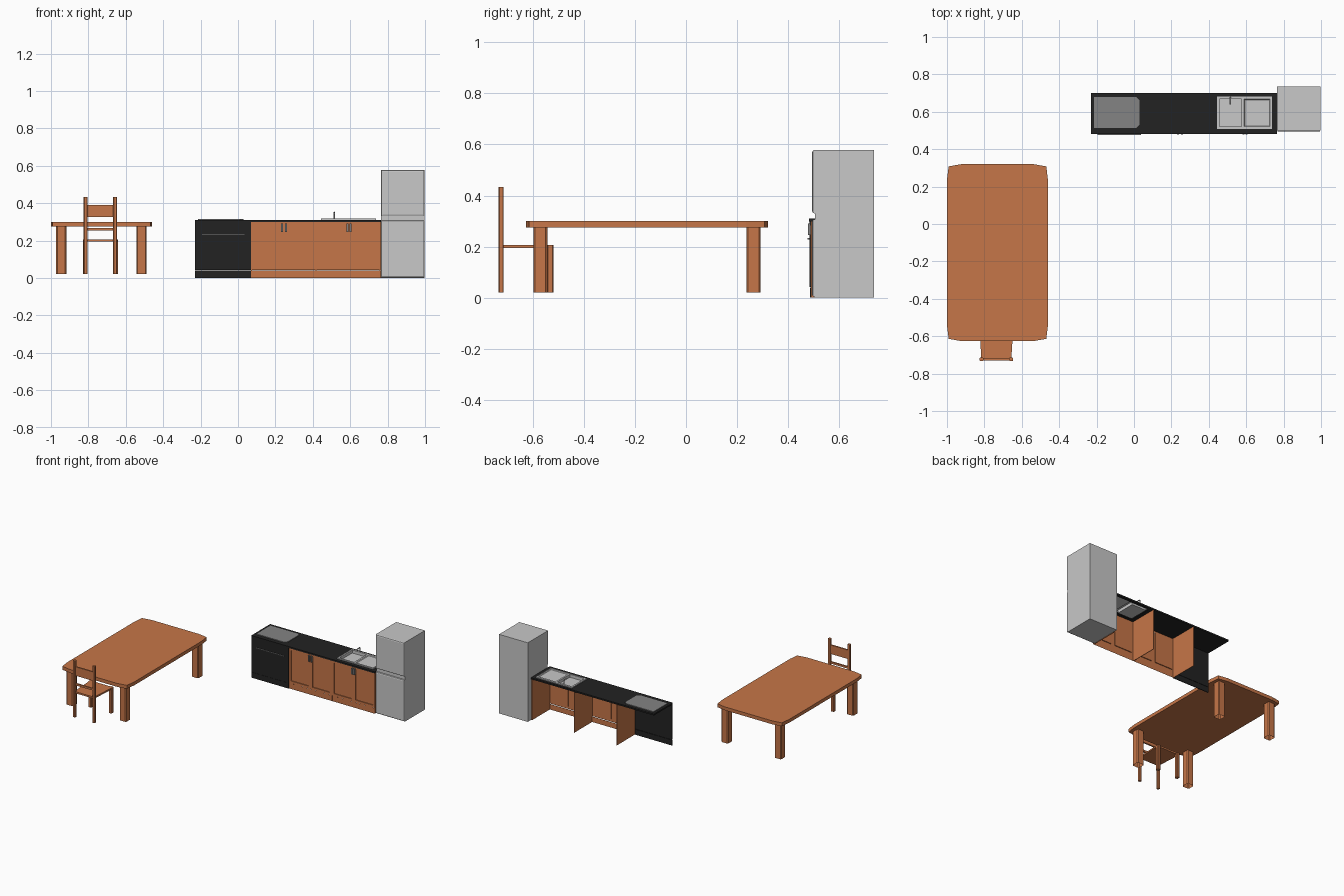
import bpy, bmesh
from mathutils import Vector

if "Cube" in bpy.data.objects:
    bpy.data.objects.remove(bpy.data.objects["Cube"])


def mat(name, r, g, b):
    m = bpy.data.materials.new(name)
    m.diffuse_color = (r, g, b, 1)
    m.use_nodes = True
    m.node_tree.nodes["Principled BSDF"].inputs["Base Color"].default_value = m.diffuse_color
    return m


WOOD = mat("orange wood", 0.565, 0.181, 0.065)
BLACK = mat("black", 0.016, 0.016, 0.016)
LIGHT = mat("light grey", 0.58, 0.58, 0.58)
GREY = mat("hob grey", 0.23, 0.23, 0.23)


def finish(bm, name, m, normals=True):
    if normals:
        bmesh.ops.recalc_face_normals(bm, faces=bm.faces)
    me = bpy.data.meshes.new(name)
    bm.to_mesh(me)
    bm.free()
    me.materials.append(m)
    ob = bpy.data.objects.new(name, me)
    bpy.context.collection.objects.link(ob)
    return ob


def prism(name, m, outline, z0, z1, caps=True):
    """Vertical prism over an outline, optionally open at both ends."""
    bm = bmesh.new()
    lo = [bm.verts.new((x, y, z0)) for x, y in outline]
    hi = [bm.verts.new((x, y, z1)) for x, y in outline]
    n = len(lo)
    for i in range(n):
        j = (i + 1) % n
        bm.faces.new((lo[i], lo[j], hi[j], hi[i]))
    if caps:
        bm.faces.new(lo[::-1])
        bm.faces.new(hi)
    return finish(bm, name, m)


def box(name, m, x0, x1, y0, y1, z0, z1):
    return prism(name, m, [(x0, y0), (x1, y0), (x1, y1), (x0, y1)], z0, z1)


def chamfered(x0, x1, y0, y1, c):
    return [(x0 + c, y0), (x1 - c, y0), (x1, y0 + c), (x1, y1 - c),
            (x1 - c, y1), (x0 + c, y1), (x0, y1 - c), (x0, y0 + c)]


def panel(name, m, x0, x1, z0, z1, y, holes, depth):
    """Thin front sheet facing -y with stepped recessed fields."""
    xs = sorted({x0, x1, *[v for h in holes for v in h[:2]]})
    zs = sorted({z0, z1, *[v for h in holes for v in h[2:]]})
    bm = bmesh.new()
    g = [[bm.verts.new((x, y, z)) for z in zs] for x in xs]
    fields = []
    for i in range(len(xs) - 1):
        for k in range(len(zs) - 1):
            f = bm.faces.new((g[i][k], g[i + 1][k], g[i + 1][k + 1], g[i][k + 1]))
            if (xs[i], xs[i + 1], zs[k], zs[k + 1]) in holes:
                fields.append(f)
    bmesh.ops.inset_individual(bm, faces=fields, thickness=0.004)
    for f in fields:
        for v in f.verts:
            v.co.y += depth
    return finish(bm, name, m, False)


# Table: top with softened corners, four legs open at the foot
cx, cy, hx, hy = -0.73, -0.153, 0.27, 0.473
quarter = [(hx, hy - 0.085), (hx - 0.009, hy - 0.012), (hx - 0.078, hy)]
top = ([(x, y) for x, y in quarter] + [(-x, y) for x, y in quarter[::-1]]
       + [(-x, -y) for x, y in quarter] + [(x, -y) for x, y in quarter[::-1]])
prism("table_top", WOOD, [(cx + x, cy + y) for x, y in top], 0.275, 0.3)
for sx in (-1, 1):
    for sy in (-1, 1):
        lx, ly = cx + sx * 0.215, cy + sy * 0.417
        prism("table_leg", WOOD,
              chamfered(lx - 0.027, lx + 0.027, ly - 0.027, ly + 0.027, 0.006),
              0.02, 0.275, caps=False)

# Chair: posts, front legs, seat and back slats
kx = -0.736
for s in (-1, 1):
    px, fx = kx + s * 0.079, kx + s * 0.082
    prism("chair_back_post", WOOD,
          chamfered(px - 0.01, px + 0.01, -0.733, -0.714, 0.003), 0.02, 0.434)
    prism("chair_front_leg", WOOD,
          chamfered(fx - 0.012, fx + 0.012, -0.545, -0.519, 0.004), 0.02, 0.206)
prism("chair_seat", WOOD, [(kx - 0.08, -0.725), (kx + 0.08, -0.725),
                           (kx + 0.092, -0.525), (kx - 0.092, -0.525)], 0.194, 0.206)
box("chair_upper_slat", WOOD, kx - 0.07, kx + 0.07, -0.729, -0.718, 0.325, 0.39)
box("chair_lower_slat", WOOD, kx - 0.07, kx + 0.07, -0.729, -0.718, 0.254, 0.268)

# Worktop: slab built round the sink opening
ZT, ZB = 0.31, 0.299
sx0, sx1, sy0, sy1 = 0.447, 0.735, 0.51, 0.68
box("worktop_left", BLACK, -0.23, sx0, 0.482, 0.7, ZB, ZT)
box("worktop_right", BLACK, sx1, 0.765, 0.482, 0.7, ZB, ZT)
box("worktop_front", BLACK, sx0, sx1, 0.482, sy0, ZB, ZT)
box("worktop_back", BLACK, sx0, sx1, sy1, 0.7, ZB, ZT)

# Hob plate with clipped right corners
prism("hob", GREY, [(-0.213, 0.513), (0.012, 0.513), (0.03, 0.532), (0.03, 0.66),
                    (0.012, 0.679), (-0.213, 0.679)], ZT, 0.315)

# Sink: rim with deep bowl and shallow drainer
bm = bmesh.new()
xs = [sx0 - 0.002, 0.457, 0.575, 0.588, 0.728, sx1 + 0.002]
ys = [sy0 - 0.002, 0.52, 0.667, sy1 + 0.002]
g = [[bm.verts.new((x, y, 0.317)) for y in ys] for x in xs]
for i in range(5):
    for j in range(3):
        f = bm.faces.new((g[i][j], g[i + 1][j], g[i + 1][j + 1], g[i][j + 1]))
        f.tag = False
bm.faces.ensure_lookup_table()
for idx, depth in ((4, 0.022), (10, 0.005)):
    f = bm.faces[idx]
    bmesh.ops.inset_individual(bm, faces=[f], thickness=0.006)
    for v in f.verts:
        v.co.z -= depth
    bm.faces.ensure_lookup_table()
rim = [e for e in bm.edges if e.is_boundary]
ext = bmesh.ops.extrude_edge_only(bm, edges=rim)
for v in ext["geom"]:
    if isinstance(v, bmesh.types.BMVert):
        v.co.z = ZT
finish(bm, "sink", LIGHT)

# Tap: a bent tube
cu = bpy.data.curves.new("tap", "CURVE")
cu.dimensions = "3D"
cu.bevel_depth = 0.004
cu.bevel_resolution = 1
cu.use_fill_caps = True
sp = cu.splines.new("POLY")
pts = [(0.515, 0.675, 0.315), (0.515, 0.675, 0.345), (0.515, 0.668, 0.351),
       (0.515, 0.64, 0.346)]
sp.points.add(len(pts) - 1)
for p, c in zip(sp.points, pts):
    p.co = (*c, 1)
cu.materials.append(LIGHT)
bpy.context.collection.objects.link(bpy.data.objects.new("tap", cu))

# Cabinet: open back, plinth, recessed doors and dividers
doors = [(0.086, 0.23, 0.06, 0.283), (0.262, 0.4, 0.06, 0.283),
         (0.436, 0.578, 0.06, 0.283), (0.61, 0.749, 0.06, 0.283)]
panel("cabinet_doors", WOOD, 0.07, 0.765, 0.042, 0.3, 0.488, doors, 0.006)
panel("plinth", WOOD, 0.07, 0.765, 0.0, 0.04, 0.491, [], 0)
for x in (0.07, 0.415, 0.757):
    box("cabinet_divider", WOOD, x, x + 0.004, 0.49, 0.698, 0.0, 0.299)
for x in (0.236, 0.256, 0.586, 0.602):
    box("door_handle", GREY, x - 0.005, x + 0.005, 0.478, 0.488, 0.245, 0.29)

# Oven: front door, drawer and handle
box("oven_door", BLACK, -0.23, 0.07, 0.484, 0.491, 0.042, 0.3)
box("oven_drawer", BLACK, -0.23, 0.07, 0.486, 0.491, 0.0, 0.04)
box("oven_handle", GREY, -0.195, 0.038, 0.475, 0.48, 0.227, 0.234)
for x in (-0.19, 0.028):
    box("oven_handle_mount", GREY, x, x + 0.006, 0.479, 0.486, 0.227, 0.234)

# Fridge: body and two doors with bevelled fronts
box("fridge_body", LIGHT, 0.765, 0.997, 0.505, 0.735, 0.0, 0.578)
for name, z0, z1 in (("fridge_lower_door", 0.003, 0.306), ("fridge_upper_door", 0.33, 0.578)):
    d = box(name, LIGHT, 0.765, 0.997, 0.494, 0.505, z0, z1)
    bm = bmesh.new()
    bm.from_mesh(d.data)
    front = [e for e in bm.edges if all(v.co.y < 0.5 for v in e.verts)]
    bmesh.ops.bevel(bm, geom=front, offset=0.008, segments=2, profile=0.5,
                    affect="EDGES")
    bm.to_mesh(d.data)
    bm.free()
